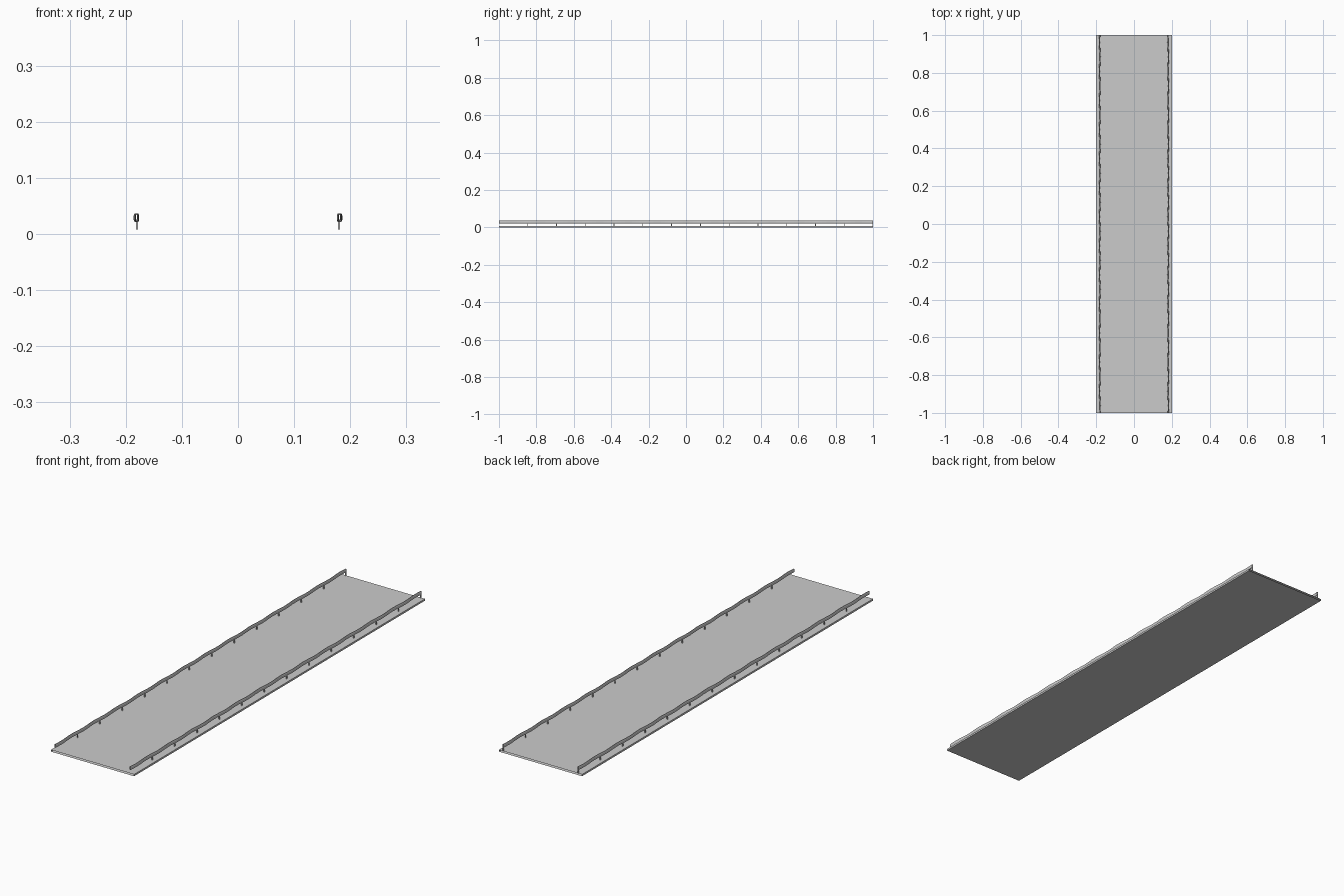
import bpy, bmesh, math

if "Cube" in bpy.data.objects:
    bpy.data.objects.remove(bpy.data.objects["Cube"])

BAYS = 13
PITCH = 2.0 / BAYS
DECK_TOP = 0.008


def make_object(name, bm):
    bmesh.ops.recalc_face_normals(bm, faces=bm.faces)
    mesh = bpy.data.meshes.new(name)
    bm.to_mesh(mesh)
    bm.free()
    obj = bpy.data.objects.new(name, mesh)
    bpy.context.collection.objects.link(obj)
    return obj


def loft(name, rings):
    bm = bmesh.new()
    loops = [[bm.verts.new(p) for p in ring] for ring in rings]
    n = len(loops[0])
    for a, b in zip(loops, loops[1:]):
        for i in range(n):
            bm.faces.new((a[i], a[(i + 1) % n], b[(i + 1) % n], b[i]))
    return make_object(name, bm)


# road deck: thin slab with open ends so tiles can join
deck = [(-0.2, 0), (0.2, 0), (0.2, DECK_TOP), (-0.2, DECK_TOP)]
loft("road_deck", [[(x, y, z) for x, z in deck] for y in (-1, 1)])

# rail cross-section: slim bevelled beam
section = [(-0.0015, 0.022), (0.0015, 0.022), (0.003, 0.026),
           (0.003, 0.033), (0.0015, 0.037), (-0.0015, 0.037),
           (-0.003, 0.033), (-0.003, 0.026)]

for side, label in ((-1, "left"), (1, "right")):
    # gently wavy guard rail
    rings = []
    for i in range(BAYS * 8 + 1):
        y = -1 + i * PITCH / 8
        cx = side * 0.181 + 0.002 * math.sin(2 * math.pi * i / 8)
        rings.append([(cx + x, y, z) for x, z in section])
    loft(label + "_guard_rail", rings)

    # small square posts, one per bay
    for k in range(1, BAYS + 1):
        y = min(-1 + k * PITCH, 0.998)
        w, d = 0.002, 0.002
        bm = bmesh.new()
        bmesh.ops.create_cube(bm, size=1)
        for v in bm.verts:
            v.co = (side * 0.18 + v.co.x * 2 * w, y + v.co.y * 2 * d,
                    0.008 + (v.co.z + 0.5) * 0.018)
        make_object(f"{label}_post_{k}", bm)
